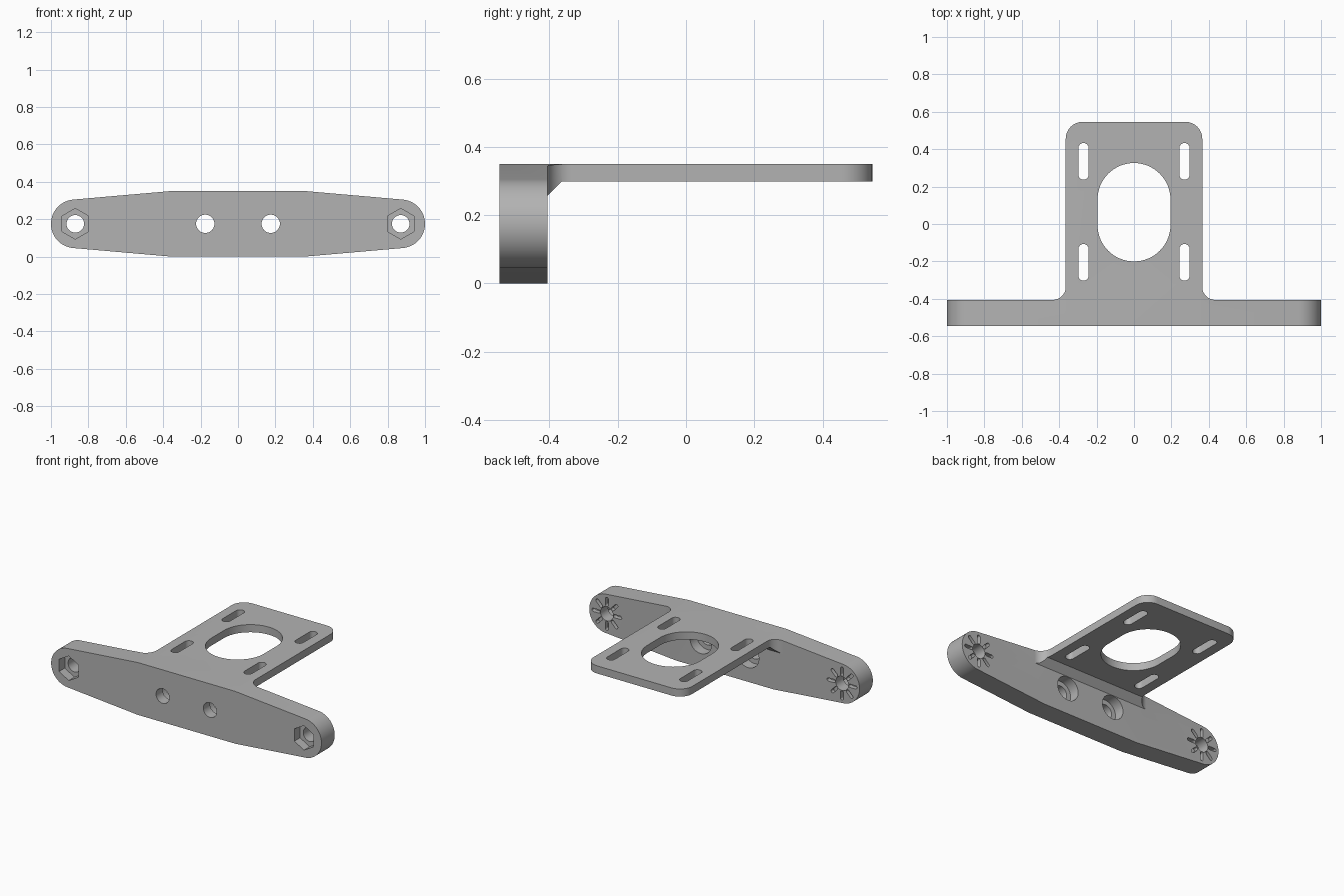
import bpy, bmesh
from math import sin, cos, pi, radians

cube = bpy.data.objects.get("Cube")
if cube:
    bpy.data.objects.remove(cube, do_unlink=True)

grey = bpy.data.materials.new("plain grey")
grey.use_nodes = True
grey.diffuse_color = (0.45, 0.45, 0.45, 1)
grey.node_tree.nodes["Principled BSDF"].inputs["Base Color"].default_value = (0.45, 0.45, 0.45, 1)

FRONT, BACK, TOP, UNDER, MID = -0.546, -0.406, 0.35, 0.299, 0.175
HALF = 0.365          # half width of the plate


def arc(cx, cy, r, start, end, steps=12):
    angles = [radians(start + (end - start) * i / steps) for i in range(steps + 1)]
    return [(cx + r * cos(a), cy + r * sin(a)) for a in angles]


def circle(cx, cy, r, n=40, start=0):
    return arc(cx, cy, r, start, start + 360, n)[:-1]


def slot(cx, cy, r, half, angle=90, steps=12):
    """Round-ended slot, half = distance from the middle to each end centre."""
    dx, dy = half * cos(radians(angle)), half * sin(radians(angle))
    return (arc(cx + dx, cy + dy, r, angle - 90, angle + 90, steps)
            + arc(cx - dx, cy - dy, r, angle + 90, angle + 270, steps))


def mirrored(points):
    """Close a right-hand outline with its left-hand mirror image."""
    return points + [(-x, y) for x, y in reversed(points)]


def prism(name, points, axis, lo, hi):
    """Extrude a 2D outline along an axis."""
    place = {"x": lambda p, d: (d, p[0], p[1]),
             "y": lambda p, d: (p[0], d, p[1]),
             "z": lambda p, d: (p[0], p[1], d)}[axis]
    bm = bmesh.new()
    a = [bm.verts.new(place(p, lo)) for p in points]
    b = [bm.verts.new(place(p, hi)) for p in points]
    bm.faces.new(a)
    bm.faces.new(b[::-1])
    for i in range(len(a)):
        j = (i + 1) % len(a)
        bm.faces.new((a[j], a[i], b[i], b[j]))
    bmesh.ops.recalc_face_normals(bm, faces=bm.faces)
    mesh = bpy.data.meshes.new(name)
    bm.to_mesh(mesh)
    bm.free()
    mesh.materials.append(grey)
    obj = bpy.data.objects.new(name, mesh)
    bpy.context.collection.objects.link(obj)
    return obj


def combine(target, cutter, operation="DIFFERENCE"):
    cutter.hide_render = True
    mod = target.modifiers.new("cut", "BOOLEAN")
    mod.operation, mod.solver, mod.object = operation, "EXACT", cutter
    bpy.context.view_layer.objects.active = target
    bpy.ops.object.modifier_apply(modifier=mod.name)
    bpy.data.objects.remove(cutter, do_unlink=True)


# Footprint: crossbar with filleted plate
bracket = prism("mounting_bracket", mirrored(
    [(1.1, FRONT), (1.1, BACK)]
    + arc(HALF + 0.07, BACK + 0.07, 0.07, 270, 180)
    + arc(HALF - 0.09, 0.456, 0.09, 0, 90)), "z", -0.1, 0.5)

# Side profile: tall bar, gusset and thin plate
combine(bracket, prism("side_profile", [
    (-0.7, -0.2), (BACK, -0.2), (BACK, 0.256), (BACK + 0.043, UNDER),
    (0.7, UNDER), (0.7, 0.6), (-0.7, 0.6)], "x", -1.3, 1.3), "INTERSECT")

# Front silhouette: tapered bar with round ends
combine(bracket, prism("front_silhouette", mirrored(
    [(0.36, 0)] + arc(0.87, MID, 0.13, -85, 85, 32) + [(0.36, TOP)]),
    "y", -0.8, 0.8), "INTERSECT")

# Openings in the plate
combine(bracket, prism("centre_opening", slot(0, 0.063, 0.195, 0.068, steps=32), "z", 0.2, 0.5))
for side in (-1, 1):
    for y in (-0.205, 0.335):
        combine(bracket, prism("adjust_slot", slot(side * 0.27, y, 0.028, 0.07), "z", 0.2, 0.5))

    # Counterbored screw holes in the bar
    combine(bracket, prism("screw_hole", circle(side * 0.175, MID, 0.049), "y", -0.7, -0.3))
    combine(bracket, prism("counterbore", circle(side * 0.175, MID, 0.08), "y", BACK - 0.07, -0.3))

    # Bar ends: bolt hole, hexagonal nut pocket, ring of radial grooves
    x = side * 0.87
    combine(bracket, prism("bolt_hole", circle(x, MID, 0.047), "y", -0.7, -0.3))
    combine(bracket, prism("nut_pocket", circle(x, MID, 0.082, 6, 30), "y", -0.7, FRONT + 0.06))
    for k in range(8):
        a = k * 45
        combine(bracket, prism("radial_groove", slot(
            x + 0.08 * cos(radians(a)), MID + 0.08 * sin(radians(a)), 0.011, 0.02, a, 6),
            "y", BACK - 0.03, -0.3))

bpy.ops.object.select_all(action="DESELECT")
bracket.select_set(True)
bpy.context.view_layer.objects.active = bracket
bpy.ops.object.shade_smooth_by_angle(angle=radians(25))
